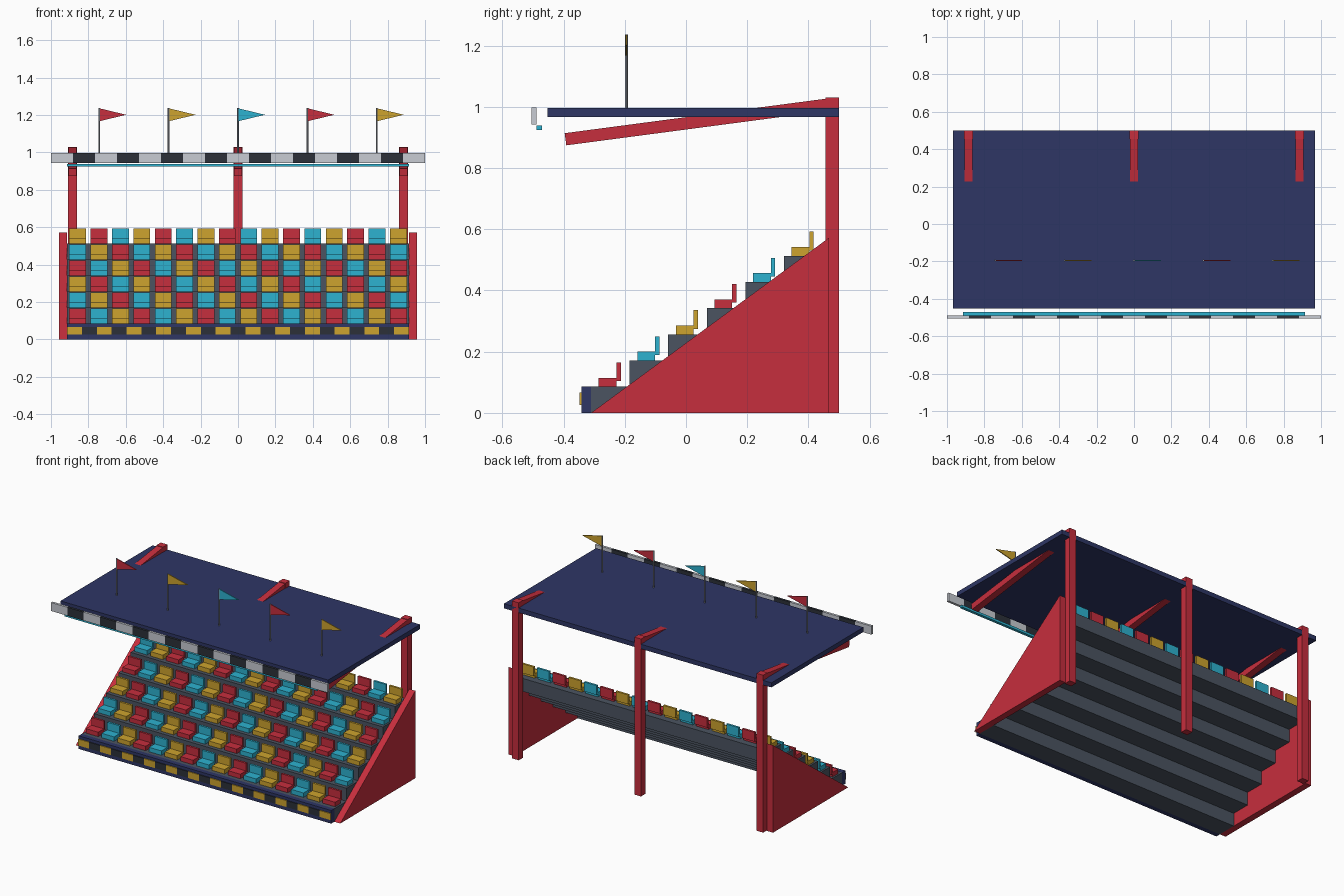
import bpy, math

if "Cube" in bpy.data.objects:
    bpy.data.objects.remove(bpy.data.objects["Cube"])

def srgb(r, g, b):
    f = lambda c: c / 12.92 if c <= 0.04045 else ((c + 0.055) / 1.055) ** 2.4
    return (f(r / 255), f(g / 255), f(b / 255), 1)

def material(name, *rgb):
    m = bpy.data.materials.new(name)
    m.diffuse_color = srgb(*rgb)
    m.use_nodes = True
    m.node_tree.nodes["Principled BSDF"].inputs["Base Color"].default_value = m.diffuse_color
    return m

RED = material("red", 198, 46, 61)
NAVY = material("navy", 46, 54, 101)
TEAL = material("teal", 45, 178, 208)
YELLOW = material("yellow", 205, 163, 46)
STEP = material("slate", 75, 84, 97)
DARK = material("charcoal", 44, 48, 57)
LIGHT = material("light grey", 200, 204, 211)
METAL = material("pole grey", 145, 150, 158)

def mesh(name, verts, faces, mat):
    me = bpy.data.meshes.new(name)
    me.from_pydata(verts, [], faces)
    me.materials.append(mat)
    ob = bpy.data.objects.new(name, me)
    bpy.context.collection.objects.link(ob)
    return ob

def prism(name, profile, d0, d1, mat, axis="x"):
    """Extrude a counter-clockwise profile: (y, z) along x, or (x, z) along y."""
    n = len(profile)
    place = (lambda p, d: (d, p[0], p[1])) if axis == "x" else (lambda p, d: (p[0], d, p[1]))
    verts = [place(p, d) for d in (d0, d1) for p in profile]
    faces = [tuple(reversed(range(n))), tuple(range(n, 2 * n))]
    faces += [(i, (i + 1) % n, (i + 1) % n + n, i + n) for i in range(n)]
    if axis == "y":
        faces = [tuple(reversed(f)) for f in faces]
    return mesh(name, verts, faces, mat)

def box(name, x, y, z, mat):
    return prism(name, [(y[0], z[0]), (y[1], z[0]), (y[1], z[1]), (y[0], z[1])], x[0], x[1], mat)

W = 0.914                      # half width of the terraces
RUN, RISE, Y0 = 0.126, 0.0855, -0.31
SEATS = (RED, TEAL, YELLOW)

# stepped terraces with rows of seats
for r in range(6):
    y, z = Y0 + r * RUN, (r + 1) * RISE
    box("terrace_step", (-W, W), (y, y + RUN), (z - RISE, z), STEP)
    for i in range(16):
        x = (i - 7.5) * 0.1143
        mat = SEATS[(r + i) % 3]
        span = (x - 0.045, x + 0.045)
        box("seat_pan", span, (y + 0.025, y + 0.083), (z, z + 0.029), mat)
        box("seat_back", span, (y + 0.083, y + 0.097), (z + 0.018, z + 0.079), mat)

# front barrier with striped plates
box("front_barrier", (-W, W), (-0.342, Y0), (0, 0.086), NAVY)
n = 23
w = 2 * W / n
for i in range(n):
    box("barrier_stripe", (-W + i * w, -W + (i + 1) * w), (-0.348, -0.342),
        (0.025, 0.067), DARK if i % 2 else YELLOW)

# triangular side walls
for x0, x1 in ((-0.957, -W), (W, 0.957)):
    prism("side_wall", [(Y0, 0), (0.467, 0), (0.467, 0.572)], x0, x1, RED)

# rear posts and sloping rafters
a = math.atan(0.132)
ux, uz = math.cos(a), math.sin(a)
for x in (-0.885, 0, 0.885):
    box("rear_post", (x - 0.024, x + 0.024), (0.455, 0.5), (0, 1.03), RED)
    p, q, t, L = -0.391, 0.874, 0.04, 0.875
    prism("roof_rafter", [(p, q), (p + L * ux, q + L * uz),
                          (p + L * ux - t * uz, q + L * uz + t * ux),
                          (p - t * uz, q + t * ux)], x - 0.022, x + 0.022, RED)

# roof slab, chequered fascia and light strip
box("roof", (-0.968, 0.968), (-0.452, 0.5), (0.966, 0.996), NAVY)
w = 2 / 17
for i in range(17):
    box("fascia_panel", (-1 + i * w, -1 + (i + 1) * w), (-0.505, -0.489),
        (0.942, 0.997), DARK if i % 2 else LIGHT)
box("light_strip", (-W, W), (-0.489, -0.471), (0.924, 0.939), TEAL)

# flags on poles
FY = -0.195
for i, mat in enumerate((RED, YELLOW, TEAL, RED, YELLOW)):
    x = (i - 2) * 0.371
    bpy.ops.mesh.primitive_cylinder_add(vertices=8, radius=0.005, depth=0.245,
                                        location=(x, FY, 1.1135))
    pole = bpy.context.object
    pole.name = "flag_pole"
    pole.data.materials.append(METAL)
    prism("pennant", [(x + 0.003, 1.167), (x + 0.144, 1.201), (x + 0.003, 1.235)],
          FY - 0.003, FY + 0.003, mat, "y")
